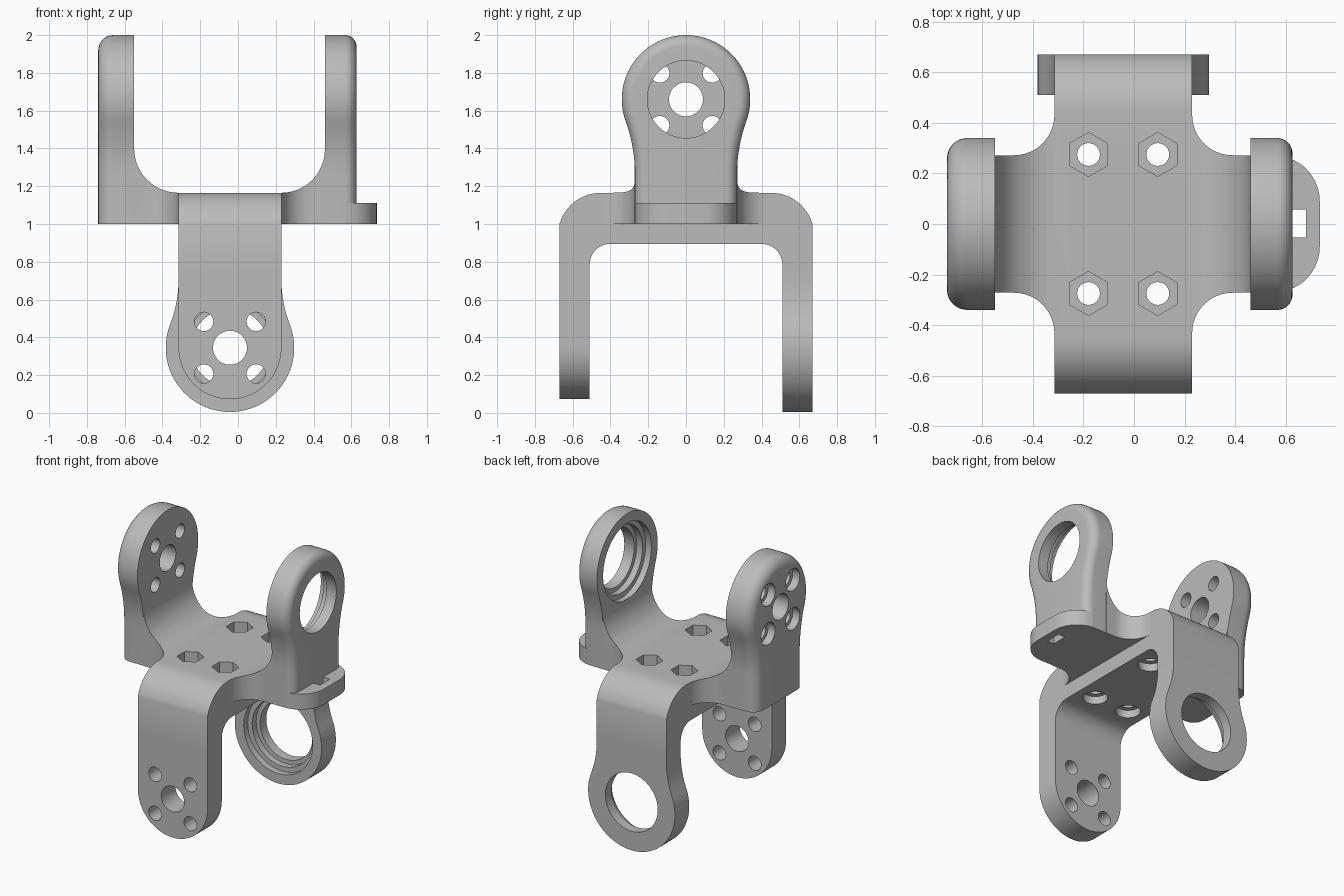
import bpy, bmesh
from math import sin, cos, radians, sqrt, atan2, degrees

if "Cube" in bpy.data.objects:
    bpy.data.objects.remove(bpy.data.objects["Cube"], do_unlink=True)

grey = bpy.data.materials.new("plain grey")
grey.use_nodes = True
grey.diffuse_color = (0.5, 0.5, 0.5, 1)
grey.node_tree.nodes["Principled BSDF"].inputs["Base Color"].default_value = (0.5, 0.5, 0.5, 1)

MID = -0.0425                 # x centre of the legs
HALF = 0.2725                 # half width of the deck
LEG_Z, ARM_Z = 0.345, 1.66    # pivot heights
PIVOT_HOLE, RING_HOLE = 0.09, 0.205


def arc(cu, cv, r, start, end, n=12):
    """Points on an arc, angles in degrees."""
    angles = [radians(start + (end - start) * i / n) for i in range(n + 1)]
    return [(cu + r * cos(a), cv + r * sin(a)) for a in angles]


def prism(name, pts, axis, a, b):
    """Extrude a 2D outline along an axis from a to b."""
    place = {"x": lambda u, v: (a, u, v),
             "y": lambda u, v: (u, a, v),
             "z": lambda u, v: (u, v, a)}[axis]
    bm = bmesh.new()
    face = bm.faces.new([bm.verts.new(place(u, v)) for u, v in pts])
    moved = bmesh.ops.extrude_face_region(bm, geom=[face])["geom"]
    shift = [b - a if axis == k else 0 for k in "xyz"]
    bmesh.ops.translate(bm, vec=shift, verts=[g for g in moved if isinstance(g, bmesh.types.BMVert)])
    bmesh.ops.recalc_face_normals(bm, faces=bm.faces)
    mesh = bpy.data.meshes.new(name)
    bm.to_mesh(mesh)
    bm.free()
    obj = bpy.data.objects.new(name, mesh)
    bpy.context.scene.collection.objects.link(obj)
    mesh.materials.append(grey)
    return obj


def combine(obj, tool, operation):
    """Apply a boolean and remove its tool."""
    mod = obj.modifiers.new("cut", "BOOLEAN")
    mod.operation, mod.solver, mod.object = operation, "EXACT", tool
    bpy.context.view_layer.objects.active = obj
    bpy.ops.object.modifier_apply(modifier=mod.name)
    bpy.data.objects.remove(tool, do_unlink=True)


def drill(obj, axis, centre, r, a, b, sides=48):
    """Cut a round or many-sided hole."""
    pts = arc(centre[0], centre[1], r, 90, 450, sides)[:-1]
    combine(obj, prism("cutter", pts, axis, a, b), "DIFFERENCE")


def lug(r, w, h, base):
    """Rounded end of radius r, necking down to half width w."""
    if r > w:
        neck = (r * r - w * w - h * h) / (2 * (w - r))
        tilt = degrees(atan2(h, w + neck))
        half = [(w, -base)] + arc(w + neck, -h, neck, 180, 180 - tilt)
        half += arc(0, 0, r, -tilt, 90, 24)[1:]
    else:
        half = [(w, -base)] + arc(0, 0, r, 0, 90, 24)
    return half + [(-u, v) for u, v in reversed(half[:-1])]


def bolt_circle(obj, axis, centre, r, a, b):
    for du in (-0.138, 0.138):
        for dv in (-0.138, 0.138):
            drill(obj, axis, (centre[0] + du, centre[1] + dv), r, a, b, 32)


def stepped_ring(obj, axis, centre, inner, outward):
    """Through hole with two steps on the inner face."""
    for r, depth in ((RING_HOLE, 0.3), (0.235, 0.09), (0.27, 0.045)):
        drill(obj, axis, centre, r, inner - 0.05 * outward, inner + depth * outward, 64)


# Deck bridging the legs
outer = [(0.51, 0.75), (0.67, 0.75)] + arc(0.45, 0.936, 0.229, 16, 90)
inner = arc(0.40, 0.785, 0.11, 90, 0)
half = inner + outer
deck = prism("deck", half + [(-u, v) for u, v in reversed(half)], "x", MID - HALF, MID + HALF)
for x in (-0.18, 0.094):
    for y in (-0.275, 0.275):
        drill(deck, "z", (x, y), 0.045, 0.8, 1.3, 32)
        drill(deck, "z", (x, y), 0.087, 1.07, 1.3, 6)
        drill(deck, "z", (x, y), 0.08, 0.8, 0.95, 32)

# Legs
centre = (MID, LEG_Z)


def hang(pts):
    return [(MID + u, LEG_Z - v) for u, v in pts]


front_leg = prism("front_leg", hang(lug(HALF, HALF, 0, 0.75 - LEG_Z)), "y", -0.67, -0.51)
drill(front_leg, "y", centre, PIVOT_HOLE, -0.8, -0.4)
bolt_circle(front_leg, "y", centre, 0.05, -0.8, -0.4)

back_leg = prism("back_leg", hang(lug(0.34, HALF, 0.36, 0.75 - LEG_Z)), "y", 0.51, 0.67)
stepped_ring(back_leg, "y", centre, 0.51, 1)


# Arms with a rounded outer rim
def arm(name, x_in, x_out, rim):
    pts = [(u, v + ARM_Z) for u, v in lug(0.34, 0.27, 0.40, ARM_Z - 1)]
    obj = prism(name, pts, "x", x_in, x_out)
    bm = bmesh.new()
    bm.from_mesh(obj.data)
    edges = [e for e in bm.edges
             if all(abs(v.co.x - x_out) < 1e-4 for v in e.verts)
             and any(v.co.z > 1.001 for v in e.verts)]
    bmesh.ops.bevel(bm, geom=edges, offset=rim, segments=8, profile=0.5, affect="EDGES")
    bm.to_mesh(obj.data)
    bm.free()
    return obj


right_arm = arm("right_arm", -0.55, -0.74, 0.08)
drill(right_arm, "x", (0, ARM_Z), PIVOT_HOLE, -0.9, -0.4)
bolt_circle(right_arm, "x", (0, ARM_Z), 0.05, -0.9, -0.4)
bolt_circle(right_arm, "x", (0, ARM_Z), 0.078, -0.9, -0.685)

left_arm = arm("left_arm", 0.46, 0.627, 0.06)
stepped_ring(left_arm, "x", (0, ARM_Z), 0.46, 1)


# Filleted webs joining the deck to the arms
def web(name, side, wall):
    edge = MID + side * HALF
    run = abs(wall - edge)
    curve = arc(0, 1.165 + run, run, -90, 0)
    pts = [(edge, 1.0)] + [(edge + side * u, v) for u, v in curve] + [(wall, 1.0)]
    obj = prism(name, pts, "y", -0.6, 0.6)
    flare = arc(0.16, 0.432, 0.16, 180, 270) + [(run + 0.05, 0.272)]
    flare = [(-0.05, 0.432)] + flare
    plan = flare + [(u, -v) for u, v in reversed(flare)]
    plan = [(edge + side * u, v) for u, v in plan]
    combine(obj, prism("cutter", plan, "z", 0.9, 1.6), "INTERSECT")


web("right_web", -1, -0.55)
web("left_web", 1, 0.46)

# Slotted tab outside the left arm
tab_half = arc(0.555, 0.09, 0.18, 0, 84)
tab = prism("tab", [(u, -v) for u, v in reversed(tab_half)] + tab_half, "z", 1.0, 1.11)
slot = [(0.627, -0.053), (0.68, -0.053), (0.68, 0.057), (0.627, 0.057)]
combine(tab, prism("cutter", slot, "z", 0.9, 1.2), "DIFFERENCE")

# Smooth curved faces, keep edges crisp
for obj in bpy.context.scene.objects:
    if obj.type == "MESH" and grey.name in obj.data.materials:
        obj.data.shade_smooth()
        obj.data.set_sharp_from_angle(angle=radians(30))
